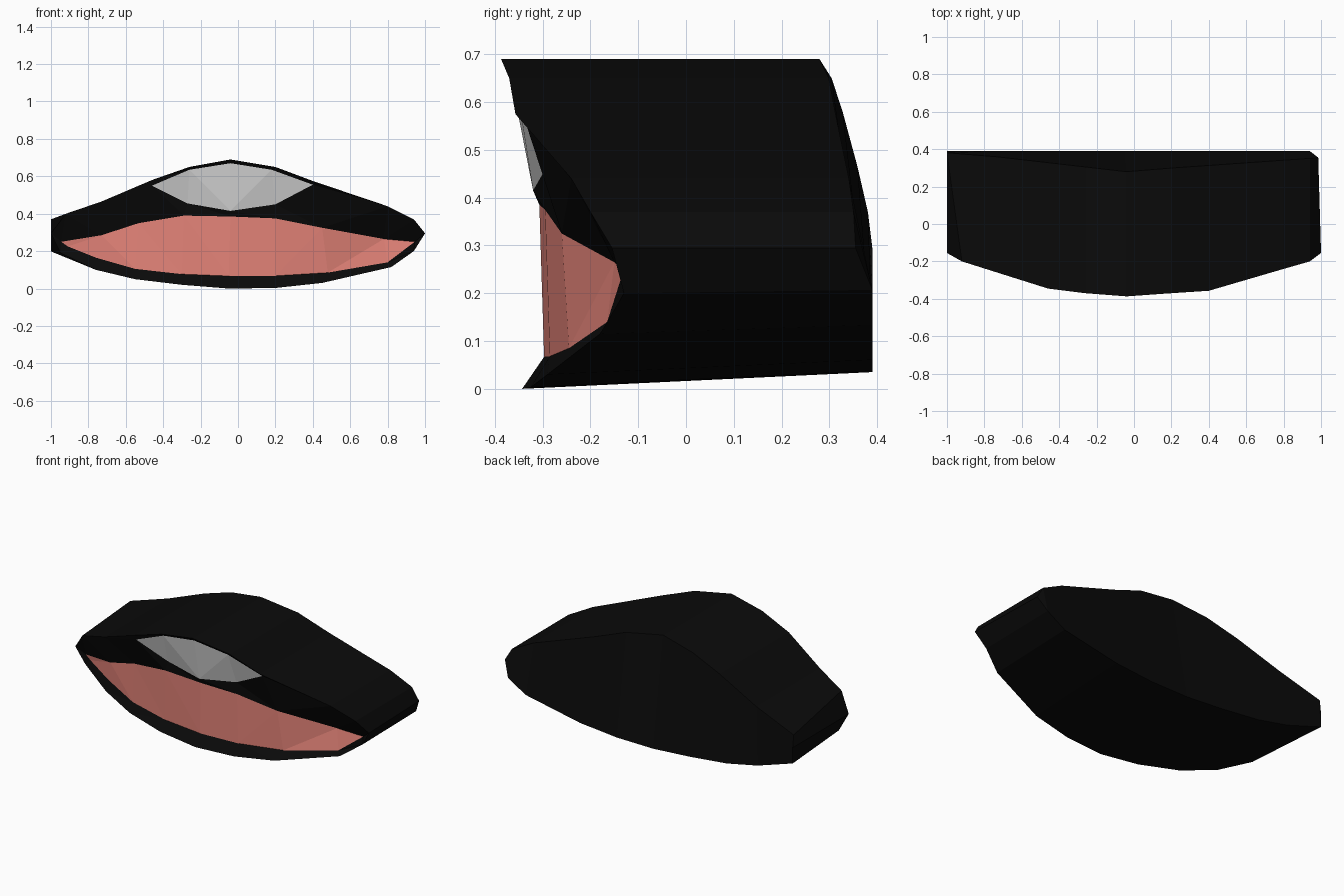
import bpy, bmesh
from mathutils import Vector

if "Cube" in bpy.data.objects:
    bpy.data.objects.remove(bpy.data.objects["Cube"])


def material(name, rgb):
    m = bpy.data.materials.new(name)
    m.diffuse_color = (*rgb, 1)
    m.use_nodes = True
    m.node_tree.nodes["Principled BSDF"].inputs["Base Color"].default_value = m.diffuse_color
    return m


black = material("black", (0.003, 0.003, 0.003))
pink = material("coral pink", (0.80, 0.235, 0.195))
white = material("off white", (0.75, 0.75, 0.75))

# Loops of (x, y, z), clockwise seen from the front, starting at the left corner
OUTER = [(-1, -.155, .295), (-.92, -.2, .4), (-.73, -.26, .465), (-.46, -.345, .58),
         (-.26, -.37, .65), (-.04, -.387, .69), (.2, -.37, .65), (.4, -.357, .575),
         (.8, -.24, .44), (.94, -.2, .37), (1, -.155, .295), (.94, -.13, .2),
         (.82, -.18, .115), (.45, -.29, .03), (.2, -.325, .003), (-.05, -.343, 0),
         (-.3, -.325, .02), (-.55, -.27, .05), (-.76, -.2, .1), (-.95, -.13, .19)]
MOUTH = [(-.945, -.13, .25), (-.73, -.2, .285), (-.53, -.25, .35), (-.29, -.295, .39),
         (-.04, -.307, .385), (.2, -.295, .375), (.45, -.26, .325), (.78, -.15, .265),
         (.945, -.13, .25), (.8, -.165, .14), (.48, -.245, .085), (.2, -.285, .068),
         (-.05, -.297, .067), (-.3, -.28, .077), (-.55, -.24, .105), (-.76, -.18, .165),
         (-.91, -.135, .225)]
TEETH = [(-.46, -.335, .55), (-.26, -.355, .635), (-.04, -.37, .67), (.18, -.355, .635),
         (.4, -.335, .555), (.2, -.3, .45), (-.04, -.32, .415), (-.27, -.3, .455)]


def finish(bm, name, mat):
    me = bpy.data.meshes.new(name)
    bm.to_mesh(me)
    bm.free()
    me.materials.append(mat)
    ob = bpy.data.objects.new(name, me)
    bpy.context.collection.objects.link(ob)
    return ob


def fill(bm, loops):
    """Triangulate loops (with holes) flat in the xz plane, then restore depth."""
    rings, edges = [], []
    for loop in loops:
        vs = [bm.verts.new((x, 0, z)) for x, y, z in loop]
        edges += [bm.edges.new((vs[i - 1], vs[i])) for i in range(len(vs))]
        rings.append(vs)
    res = bmesh.ops.triangle_fill(bm, edges=edges, use_beauty=True, normal=(0, -1, 0))
    for f in res["geom"]:
        if isinstance(f, bmesh.types.BMFace):
            f.normal_update()
            if f.normal.y > 0:
                f.normal_flip()
    for vs, loop in zip(rings, loops):
        for v, co in zip(vs, loop):
            v.co = Vector(co)
    return rings


def back_point(x, y, z):
    """Rear rim: leans forward towards the crown, squared off at the left corner."""
    if z < .25:
        return (-1 if x < -.9 else x, .39, z + .035 * (1 - z / .25))
    if x < 0:
        return (-1 if x < -.9 else x, .275 + .115 * -x, min(z, .37) if x < -.9 else z)
    return (min(x, .985), .285 + .07 * x, z)


# Lips: pierced front, swept sides and a closed back
bm = bmesh.new()
front = fill(bm, [OUTER, MOUTH, TEETH])[0]
back = [bm.verts.new(back_point(*p)) for p in OUTER]
n = len(front)
for i in range(n):
    bm.faces.new((front[i - 1], back[i - 1], back[i], front[i]))
# Back wall: strips joining the upper rim to the lower rim
for i in range(10):
    a, b, c, d = i, i + 1, n - i - 1, (n - i) % n
    ring = [back[a], back[b]] + ([back[c]] if c != b else []) + ([back[d]] if d != a else [])
    if len(set(ring)) >= 3:
        bm.faces.new(ring)
bmesh.ops.recalc_face_normals(bm, faces=bm.faces[:])
finish(bm, "lips", black)

# Tongue and teeth fill the two openings
for name, loop, mat in (("tongue", MOUTH, pink), ("teeth", TEETH, white)):
    bm = bmesh.new()
    fill(bm, [loop])
    finish(bm, name, mat)
